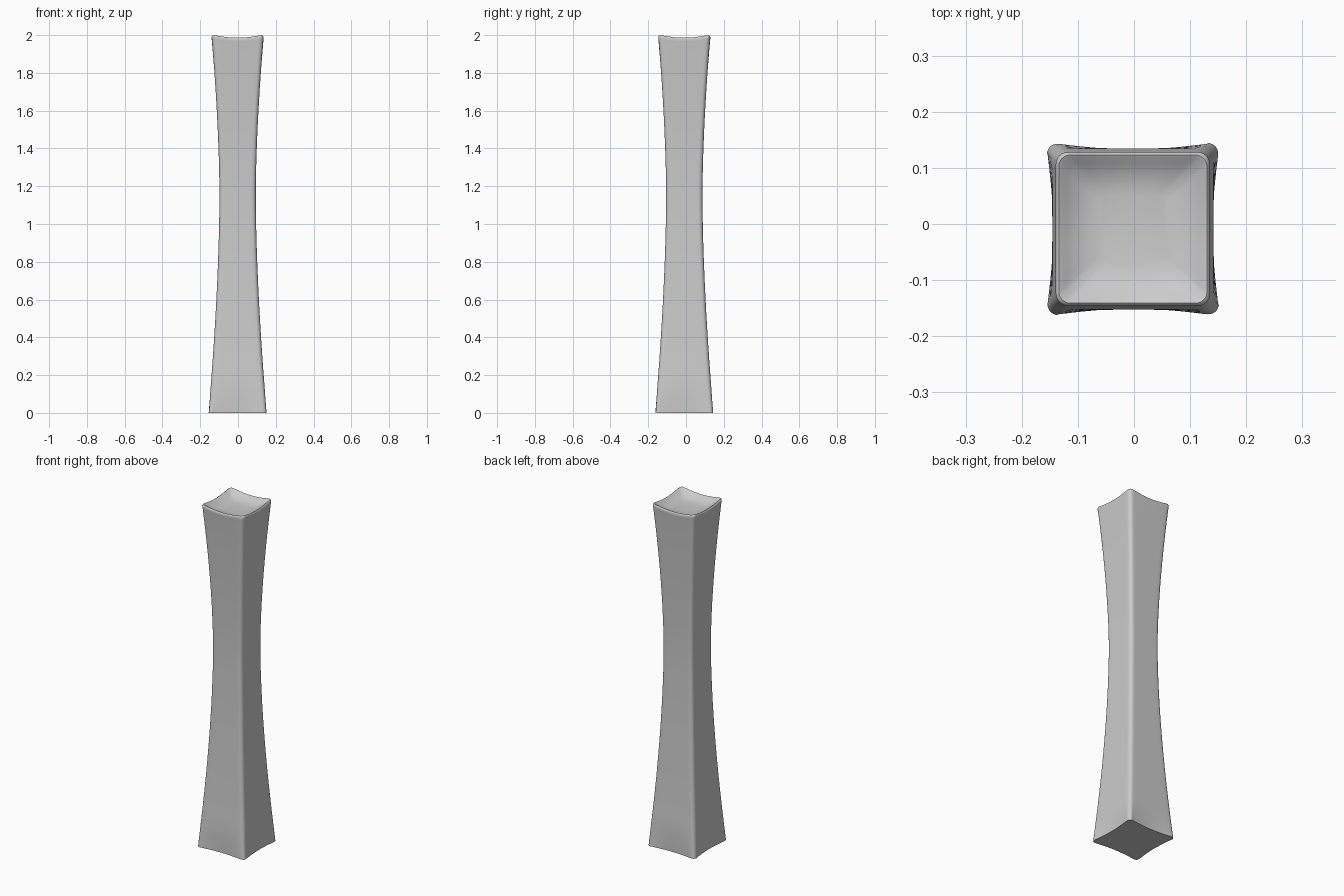
import bpy, bmesh, math

if "Cube" in bpy.data.objects:
    bpy.data.objects.remove(bpy.data.objects["Cube"])

CX, CY = -0.002, -0.009
WAIST = 1.15


def half_width(z):
    if z < WAIST:
        return 0.096 + 0.058 * ((WAIST - z) / WAIST) ** 1.7
    return 0.096 + 0.042 * ((z - WAIST) / (2 - WAIST)) ** 1.7


def ring(bm, w, z, radius, pinch=0.0, dip=0.0):
    """Rounded square; pinch draws side middles inward, dip lowers them."""
    verts = []
    edge_n, arc_n = 12, 6
    for side in range(4):
        a = side * math.pi / 2
        pts = []
        flat = w - radius
        for i in range(edge_n):
            pts.append((w, -flat + 2 * flat * i / edge_n))
        for i in range(arc_n):
            t = math.pi / 2 * i / arc_n
            pts.append((flat + radius * math.cos(t), flat + radius * math.sin(t)))
        for x, y in pts:
            s = max(0.0, 1 - (min(abs(x), abs(y)) / w) ** 2) ** 1.3
            x -= pinch * s
            verts.append(bm.verts.new((CX + x * math.cos(a) - y * math.sin(a),
                                       CY + x * math.sin(a) + y * math.cos(a),
                                       z - dip * s)))
    return verts


bm = bmesh.new()
rings = []

# flared foot and waisted shaft
levels = [0, 0.015, 0.03, 0.05, 0.075, 0.1, 0.13] + [0.2 + 0.1 * i for i in range(18)] + [1.95, 1.98]
for z in levels:
    pinch = 0.012 * max(0.0, 1 - z / 0.13) ** 1.2
    dip = 0.014 * max(0.0, (z - 1.8) / 0.2)
    rings.append(ring(bm, half_width(z), z, 0.022, pinch, dip))

# rounded rim, then the dished top
for w, z, r, dip in [(0.1375, 1.992, 0.022, 0.014), (0.135, 1.998, 0.021, 0.014),
                     (0.132, 2.0, 0.02, 0.014), (0.128, 1.997, 0.019, 0.013),
                     (0.118, 1.987, 0.018, 0.01), (0.1, 1.973, 0.018, 0.006),
                     (0.08, 1.963, 0.016, 0.002), (0.06, 1.958, 0.012, 0)]:
    rings.append(ring(bm, w, z, r, 0, dip))

for lo, hi in zip(rings, rings[1:]):
    n = len(lo)
    for i in range(n):
        j = (i + 1) % n
        bm.faces.new((lo[i], lo[j], hi[j], hi[i]))
bm.faces.new(list(reversed(rings[0])))
bm.faces.new(rings[-1])
bmesh.ops.recalc_face_normals(bm, faces=bm.faces[:])

mesh = bpy.data.meshes.new("waisted_post")
bm.to_mesh(mesh)
bm.free()
post = bpy.data.objects.new("waisted_post", mesh)
bpy.context.collection.objects.link(post)
bpy.context.view_layer.objects.active = post
post.select_set(True)
bpy.ops.object.shade_smooth_by_angle(angle=math.radians(40))
